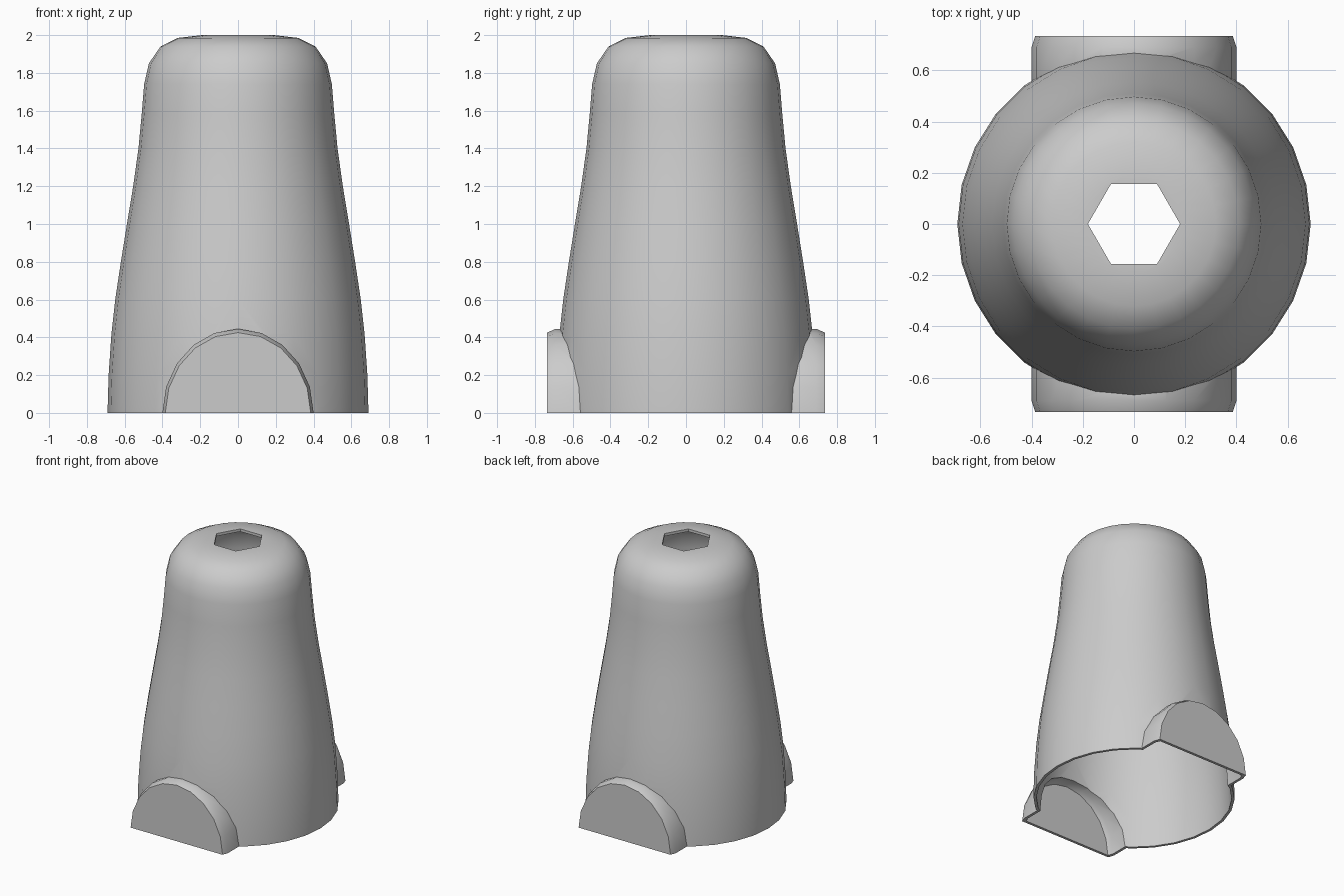
import bpy, bmesh
from math import sin, cos, pi, radians

cube = bpy.data.objects.get("Cube")
if cube:
    bpy.data.objects.remove(cube, do_unlink=True)

WALL = 0.02
SIDES = 28

grey = bpy.data.materials.new("plain grey")
grey.use_nodes = True
grey.diffuse_color = (0.6, 0.6, 0.6, 1)
grey.node_tree.nodes["Principled BSDF"].inputs["Base Color"].default_value = (0.6, 0.6, 0.6, 1)


def circle(r, z, n=SIDES):
    return [(r * cos(2 * pi * i / n), r * sin(2 * pi * i / n), z) for i in range(n)]


def arch(rx, rz, y, n=10):
    """Half ellipse standing on legs that reach below the floor."""
    curve = [(rx * cos(pi * i / n), y, rz * sin(pi * i / n)) for i in range(n + 1)]
    return [(rx, y, -0.1)] + curve + [(-rx, y, -0.1)]


def solid(name, rings):
    """Closed solid lofted through matching rings."""
    bm = bmesh.new()
    loops = [[bm.verts.new(p) for p in ring] for ring in rings]
    for a, b in zip(loops, loops[1:]):
        for i in range(len(a)):
            j = (i + 1) % len(a)
            bm.faces.new((a[i], a[j], b[j], b[i]))
    bm.faces.new(loops[0][::-1])
    bm.faces.new(loops[-1])
    bmesh.ops.recalc_face_normals(bm, faces=bm.faces)
    mesh = bpy.data.meshes.new(name)
    bm.to_mesh(mesh)
    bm.free()
    mesh.materials.append(grey)
    ob = bpy.data.objects.new(name, mesh)
    bpy.context.collection.objects.link(ob)
    return ob


def combine(target, tool, operation):
    mod = target.modifiers.new(operation, 'BOOLEAN')
    mod.operation, mod.solver, mod.object = operation, 'EXACT', tool
    bpy.context.view_layer.objects.active = target
    bpy.ops.object.modifier_apply(modifier=mod.name)
    bpy.data.objects.remove(tool, do_unlink=True)


# Tapered body: radius and height up to the rounded shoulder
profile = [(0.69, -0.1), (0.69, 0.03), (0.685, 0.2), (0.67, 0.42), (0.65, 0.6),
           (0.62, 0.8), (0.588, 1.0), (0.555, 1.2), (0.527, 1.4), (0.51, 1.58),
           (0.497, 1.74), (0.472, 1.85), (0.41, 1.94), (0.32, 1.985), (0.19, 2.0)]
shell = solid("hollow_body", [circle(r, z) for r, z in profile])

# Arched bosses on the front and back
for s in (-1, 1):
    boss = solid("boss", [arch(0.40, 0.445, s * 0.4), arch(0.40, 0.445, s * 0.69),
                          arch(0.385, 0.425, s * 0.735)])
    combine(shell, boss, 'UNION')

# Hollow the body and the bosses
inner = solid("inner_body", [circle(r - WALL, z - (WALL if z > 0 else 0.1)) for r, z in profile])
for s in (-1, 1):
    pocket = solid("pocket", [[(x, y, z * 1.5 if z < 0 else z) for x, y, z in ring]
                              for ring in (arch(0.38, 0.425, s * 0.3),
                                           arch(0.38, 0.425, s * 0.68),
                                           arch(0.366, 0.405, s * 0.715))])
    combine(inner, pocket, 'UNION')
combine(shell, inner, 'DIFFERENCE')

# Six-sided hole in the crown and a flat open foot
combine(shell, solid("crown_hole", [circle(0.18, 1.5, 6), circle(0.18, 2.2, 6)]), 'DIFFERENCE')
combine(shell, solid("floor_cut", [circle(2, -1, 8), circle(2, 0, 8)]), 'DIFFERENCE')

# Smooth sides with crisp edges
bpy.ops.object.select_all(action='DESELECT')
shell.select_set(True)
bpy.context.view_layer.objects.active = shell
bpy.ops.object.shade_smooth_by_angle(angle=radians(30))
